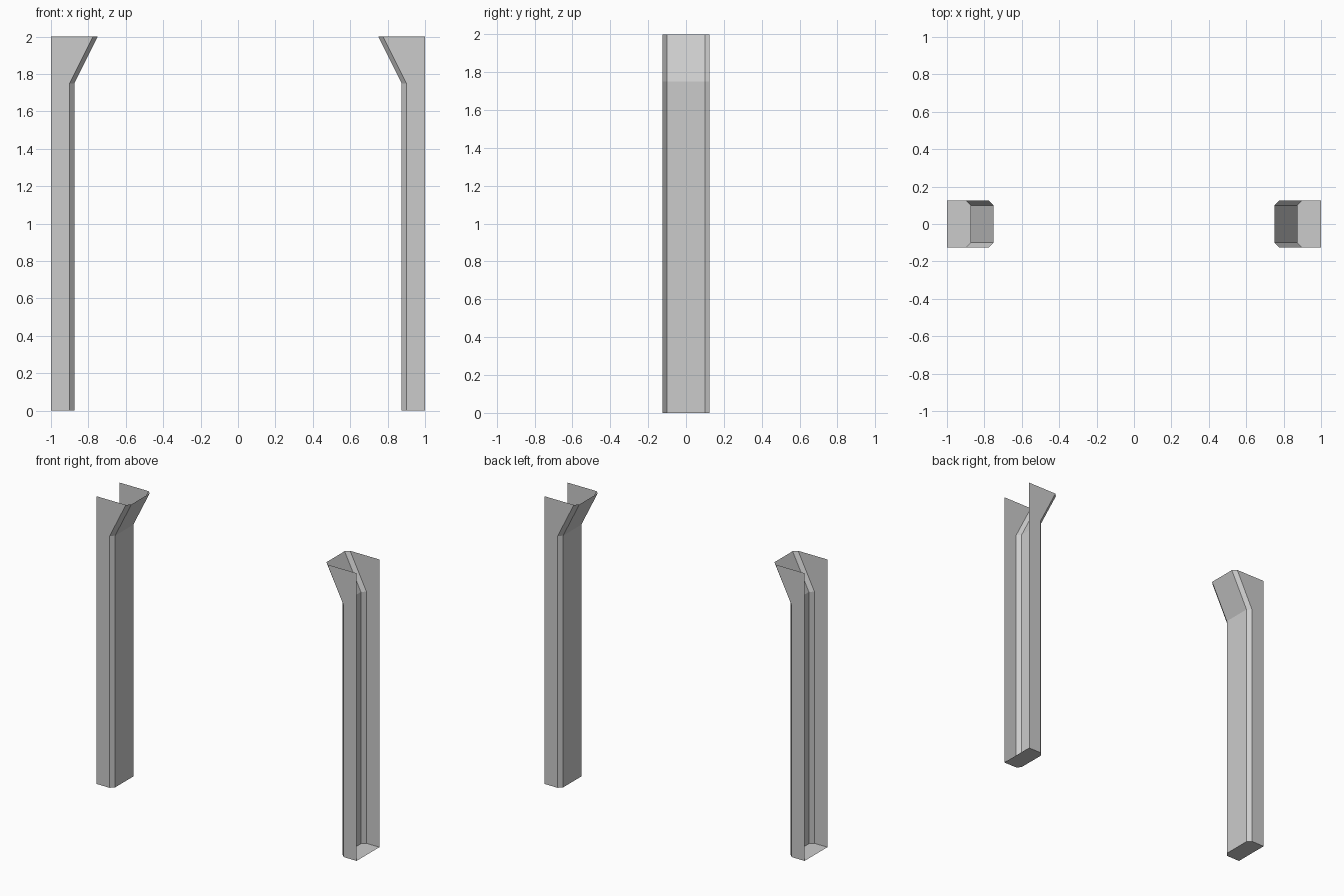
import bpy, bmesh

if "Cube" in bpy.data.objects:
    bpy.data.objects.remove(bpy.data.objects["Cube"])

HALF_DEPTH = 0.125
BEVEL = 0.025
OUTER_X = 1.0
# (height, inner face x) of each level: foot, knee, flared top
LEVELS = [(0.0, 0.875), (1.75, 0.875), (2.0, 0.75)]


def section(inner_x):
    """Open bevelled channel section, back to front around the inner side."""
    d = HALF_DEPTH
    return [(OUTER_X, d), (inner_x + BEVEL, d), (inner_x, d - BEVEL),
            (inner_x, BEVEL - d), (inner_x + BEVEL, -d), (OUTER_X, -d)]


def build_post(name):
    bm = bmesh.new()
    rings = [[bm.verts.new((x, y, z)) for x, y in section(ix)] for z, ix in LEVELS]

    # Channel walls, left open on the outer side and top
    for low, high in zip(rings, rings[1:]):
        for i in range(len(low) - 1):
            bm.faces.new((low[i], low[i + 1], high[i + 1], high[i]))

    # Closed foot
    bm.faces.new(rings[0][::-1])

    mesh = bpy.data.meshes.new(name)
    bm.to_mesh(mesh)
    bm.free()
    post = bpy.data.objects.new(name, mesh)
    bpy.context.collection.objects.link(post)
    return post


# Pair of door posts mirrored across x = 0
posts = build_post("door_posts")
mirror = posts.modifiers.new("mirror", 'MIRROR')
mirror.use_axis[0] = True
mirror.use_mirror_merge = False
